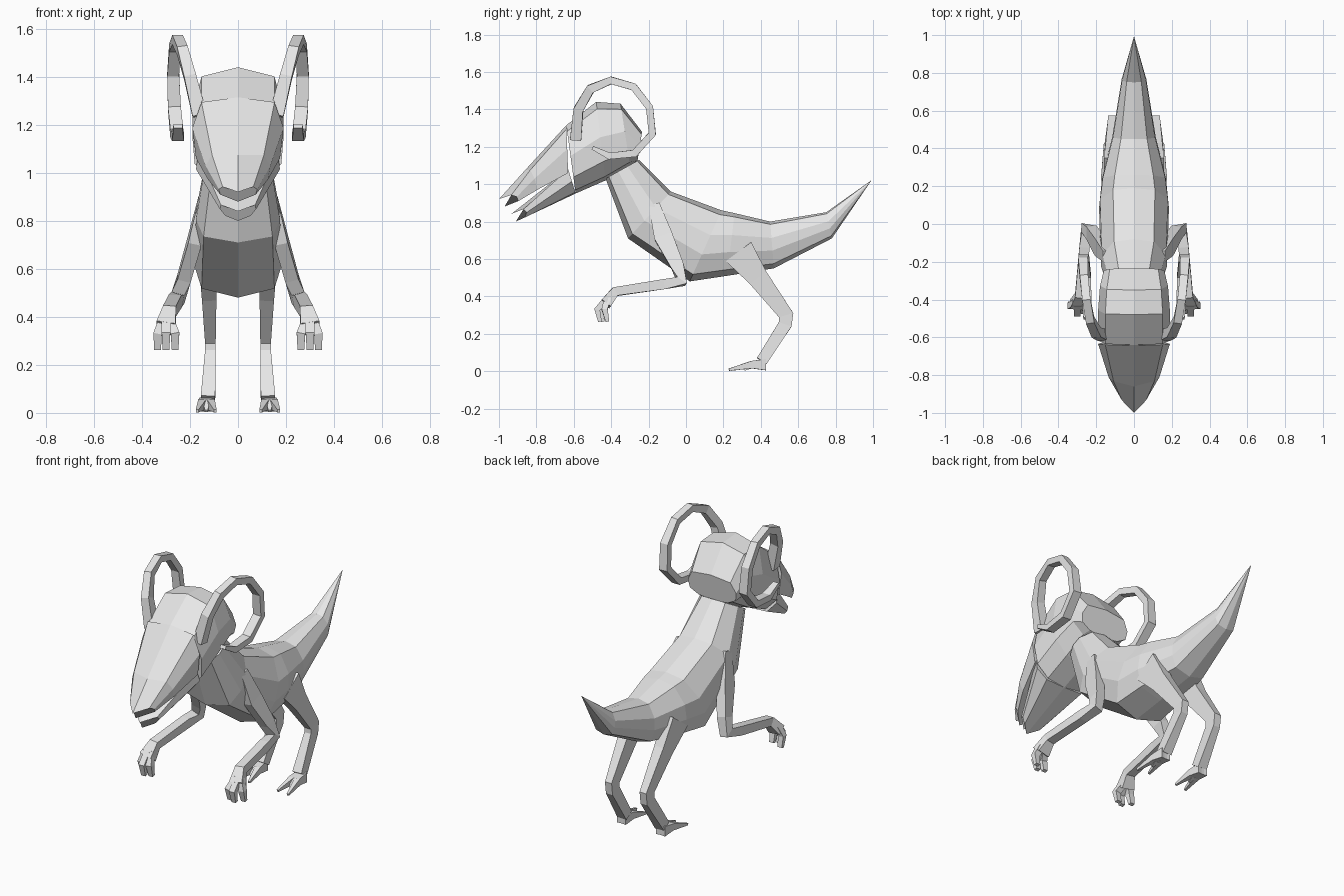
import bpy, bmesh
from mathutils import Vector

grey = bpy.data.materials.new("plain grey")
grey.diffuse_color = (0.8, 0.8, 0.8, 1)


def skin_rings(name, rings):
    """Bridge rings of points into a closed flat-shaded mesh."""
    bm = bmesh.new()
    loops = [[bm.verts.new(p) for p in ring] for ring in rings]
    n = len(loops[0])
    for a, b in zip(loops, loops[1:]):
        for i in range(n):
            j = (i + 1) % n
            bm.faces.new((a[i], a[j], b[j], b[i]))
    bm.faces.new(loops[0])
    bm.faces.new(loops[-1])
    bmesh.ops.remove_doubles(bm, verts=bm.verts, dist=0.0005)
    bmesh.ops.recalc_face_normals(bm, faces=bm.faces)
    mesh = bpy.data.meshes.new(name)
    bm.to_mesh(mesh)
    bm.free()
    mesh.materials.append(grey)
    ob = bpy.data.objects.new(name, mesh)
    bpy.context.collection.objects.link(ob)
    return ob


def loft(name, profile, sections):
    """Sections: top y, z, bottom y, z, half width, sweep back of the sides."""
    rings = []
    for ty, tz, by, bz, w, sweep in sections:
        half = [(x * w, by + (ty - by) * t + sweep * x, bz + (tz - bz) * t + sweep * x * 0.4)
                for x, t in profile]
        rings.append(half + [(-x, y, z) for x, y, z in half[-2:0:-1]])
    return skin_rings(name, rings)


def limb(name, path):
    """Four-sided tube on both sides; path: x, y, z, in-plane radius, sideways radius."""
    pts = [Vector(p[:3]) for p in path]
    for side, label in ((1, "left"), (-1, "right")):
        rings = []
        for i, p in enumerate(pts):
            d1 = (pts[i] - pts[i - 1]).normalized() if i else Vector()
            d2 = (pts[i + 1] - p).normalized() if i < len(pts) - 1 else Vector()
            t = (d1 + d2).normalized()
            s = (Vector((1, 0, 0)) - t * t.x).normalized()
            n = t.cross(s)
            a, b = path[i][3:]
            ring = [p + n * a * u + s * b * v for u, v in ((1, 1), (1, -1), (-1, -1), (-1, 1))]
            rings.append([(q.x * side, q.y, max(q.z, 0)) for q in ring])
        skin_rings(name + "_" + label, rings)


# Body and tail
body = [(0, 1), (0.6, 0.94), (0.97, 0.65), (1, 0.38), (0.82, 0.1), (0, 0)]
loft("body_and_tail", body, [
    (-0.25, 1.13, -0.43, 1.03, 0.13, 0),
    (-0.08, 0.96, -0.31, 0.71, 0.175, 0),
    (0.19, 0.86, 0.02, 0.48, 0.185, 0),
    (0.26, 0.845, 0.22, 0.51, 0.17, 0),
    (0.45, 0.80, 0.47, 0.55, 0.115, 0),
    (0.75, 0.85, 0.78, 0.71, 0.065, 0),
    (0.99, 1.02, 0.99, 1.018, 0.001, 0)])

# Skull
skull = [(0, 1), (0.8, 0.91), (1, 0.55), (0.95, 0.24), (0.6, 0.05), (0, 0)]
loft("skull", skull, [
    (-0.235, 1.28, -0.26, 1.12, 0.16, 0),
    (-0.35, 1.43, -0.30, 1.10, 0.18, 0),
    (-0.48, 1.44, -0.43, 1.02, 0.19, 0),
    (-0.64, 1.315, -0.59, 0.95, 0.19, 0)])

# Jaws, with the mouth open between them
upper = [(0, 1), (0.8, 0.92), (1, 0.5), (0.92, 0), (0, 0)]
loft("upper_jaw", upper, [
    (-0.64, 1.315, -0.63, 1.06, 0.19, 0),
    (-0.86, 1.075, -0.82, 0.96, 0.135, 0.03),
    (-1.0, 0.92, -0.97, 0.88, 0.08, 0.08)])
lower = [(0, 1), (0.95, 1), (1, 0.5), (0.7, 0.05), (0, 0)]
loft("lower_jaw", lower, [
    (-0.63, 1.08, -0.59, 0.95, 0.175, 0),
    (-0.935, 0.84, -0.91, 0.80, 0.075, 0.07)])

# Curled horns
limb("horn", [
    (0.16, -0.59, 1.24, 0.03, 0.03), (0.20, -0.575, 1.40, 0.026, 0.025),
    (0.232, -0.51, 1.51, 0.024, 0.022), (0.252, -0.40, 1.555, 0.02, 0.022),
    (0.265, -0.28, 1.52, 0.02, 0.022), (0.27, -0.195, 1.41, 0.02, 0.025),
    (0.265, -0.18, 1.27, 0.02, 0.027), (0.255, -0.275, 1.165, 0.02, 0.027),
    (0.25, -0.41, 1.15, 0.018, 0.025), (0.25, -0.50, 1.195, 0.01, 0.018)])

# Arms and fingers
limb("arm", [
    (0.145, -0.17, 0.89, 0.03, 0.02), (0.18, -0.12, 0.72, 0.05, 0.028),
    (0.225, -0.045, 0.56, 0.035, 0.028), (0.25, -0.025, 0.48, 0.03, 0.028),
    (0.262, -0.12, 0.465, 0.027, 0.027), (0.285, -0.38, 0.425, 0.025, 0.027),
    (0.30, -0.43, 0.36, 0.03, 0.04)])
for label, x, y in (("outer", 0.335, -0.42), ("middle", 0.30, -0.46), ("inner", 0.262, -0.445)):
    limb(label + "_finger", [
        (0.3 + (x - 0.3) * 0.3, -0.42, 0.39, 0.018, 0.018),
        (x, y - 0.015, 0.33, 0.016, 0.018), (x, y, 0.265, 0.01, 0.014)])

# Legs and toes
limb("leg", [
    (0.125, 0.28, 0.64, 0.085, 0.035), (0.12, 0.385, 0.50, 0.055, 0.03),
    (0.115, 0.535, 0.30, 0.04, 0.022), (0.115, 0.53, 0.25, 0.036, 0.022),
    (0.125, 0.405, 0.055, 0.03, 0.03)])
for label, x, y in (("outer", 0.17, 0.23), ("middle", 0.132, 0.31), ("inner", 0.095, 0.24)):
    limb(label + "_toe", [
        (0.13 + (x - 0.13) * 0.25, 0.425, 0.035, 0.03, 0.02),
        (0.13 + (x - 0.13) * 0.5, 0.35, 0.035, 0.02, 0.016),
        (x, y, 0.008, 0.006, 0.006)])
